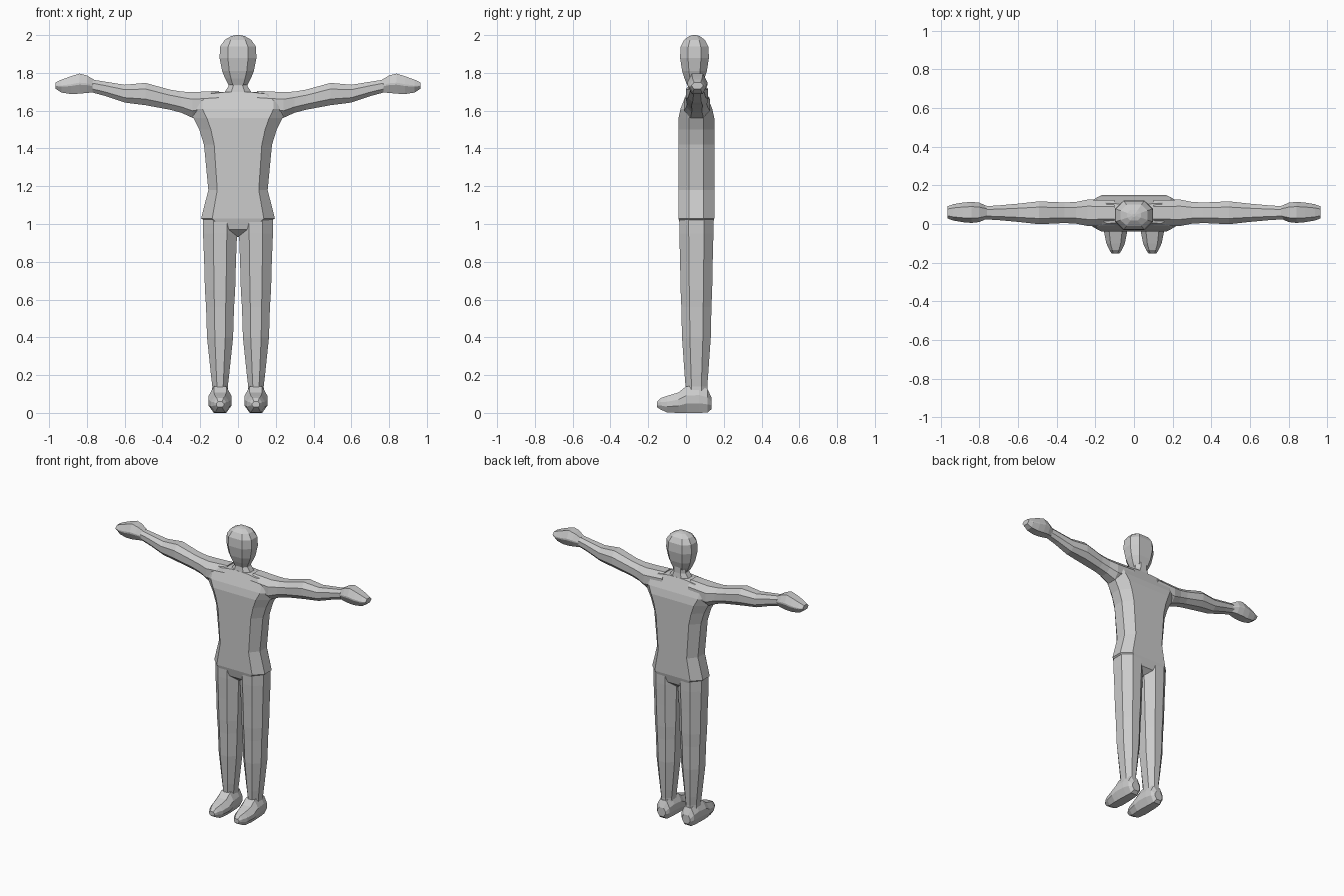
import bpy, bmesh

cube = bpy.data.objects.get("Cube")
if cube:
    bpy.data.objects.remove(cube, do_unlink=True)

skin = bpy.data.materials.new("plain_grey")
skin.use_nodes = True
grey = (.6, .6, .6, 1)
skin.diffuse_color = grey
skin.node_tree.nodes["Principled BSDF"].inputs["Base Color"].default_value = grey

SPINE = .055      # depth of the body's centre line
LEG_X = .095      # sideways offset of legs and feet


def octagon(flat, side):
    """Corner directions of an eight-sided section, counted around."""
    quarter = [(1, side), (flat, 1)]
    half = quarter + [(-u, v) for u, v in reversed(quarter)]
    return half + [(-u, -v) for u, v in half]


def loft(name, to_point, rings, flat=.5, side=.45, mirror=False):
    """Skin sections (position, u centre, u radius, v centre, v radius)."""
    bm = bmesh.new()
    loops = []
    for along, u, u_radius, v, v_radius in rings:
        loops.append([bm.verts.new(to_point(along, u + a * u_radius, v + b * v_radius))
                      for a, b in octagon(flat, side)])
    for low, high in zip(loops, loops[1:]):
        for i in range(len(low)):
            bm.faces.new((low[i - 1], low[i], high[i], high[i - 1]))
    for cap in (loops[0], loops[-1]):
        bm.faces.new(cap)
    bmesh.ops.recalc_face_normals(bm, faces=bm.faces)
    mesh = bpy.data.meshes.new(name)
    bm.to_mesh(mesh)
    bm.free()
    mesh.materials.append(skin)
    part = bpy.data.objects.new(name, mesh)
    bpy.context.collection.objects.link(part)
    if mirror:
        part.modifiers.new("Mirror", "MIRROR")


def upright(along, u, v):
    return (u, v, along)


def sideways(along, u, v):
    return (along, u, v)


def lengthwise(along, u, v):
    return (u, along, v)


# Trunk: height and half width; thins towards crotch and shoulders
trunk = [(.93, .03), (.97, .12), (1.03, .195), (1.18, .157), (1.42, .18),
         (1.5, .205), (1.56, .235), (1.61, .27), (1.65, .27), (1.69, .2), (1.7, .08)]
loft("torso", upright,
     [(z, 0, width, SPINE, min(.095, (z - .9) * 1.15, (1.82 - z) * .4))
      for z, width in trunk], flat=.7, side=.4)

# Neck flares into the shoulders
loft("neck", upright,
     [(z, 0, width, SPINE, .033 + width / 5)
      for z, width in [(1.66, .11), (1.7, .07), (1.73, .05), (1.8, .05)]])

# Head: narrow chin, wide brow, rounded crown
skull = [(1.735, .05), (1.77, .068), (1.81, .084), (1.88, .098),
         (1.94, .094), (1.975, .07), (1.995, .035), (2, .01)]
loft("head", upright,
     [(z, 0, width, .045, width * .78) for z, width in skull], flat=.55)

# Arms: distance out, height and radius of a nearly square section
arm = [(.1, .64, .065), (.24, .63, .068), (.3, .645, .056), (.36, .658, .053),
       (.49, .688, .059), (.6, .69, .047), (.7, .715, .038), (.77, .73, .034)]
loft("arm", sideways,
     [(x, SPINE + .003, radius, 1 + z, radius) for x, z, radius in arm],
     mirror=True)

# Mitten hands, flatter towards the fingertips
hand = [(.76, .73, .033), (.8, .74, .046), (.84, .743, .053),
        (.885, .735, .047), (.935, .73, .034), (.965, .733, .017)]
loft("hand", sideways,
     [(x, SPINE + .005, min(radius, .02 + radius * .65) if x < .8 else .02 + radius * .65,
       1 + z, radius) for x, z, radius in hand],
     flat=.55, side=.1, mirror=True)

# Legs: height and half width
leg = [(.09, .044), (.14, .041), (.2, .048), (.4, .069), (.56, .074),
       (.65, .08), (.8, .084), (.95, .09), (1.03, .09), (1.1, .065)]
loft("leg", upright,
     [(z, LEG_X, width, SPINE, .03 + width * .67) for z, width in leg],
     flat=.4, mirror=True)

# Feet from heel to toe: half width and top height; narrow ends lift off the sole
foot = [(.135, .03, .08), (.115, .048, .125), (.07, .055, .145), (0, .06, .14),
        (-.04, .06, .108), (-.1, .048, .09), (-.135, .032, .078), (-.153, .02, .06)]
rings = []
for y, width, top in foot:
    sole = max(0, .05 - width)
    rings.append((y, LEG_X, width, (top + sole) / 2, (top - sole) / 2))
loft("foot", lengthwise, rings, flat=.55, side=.3, mirror=True)
